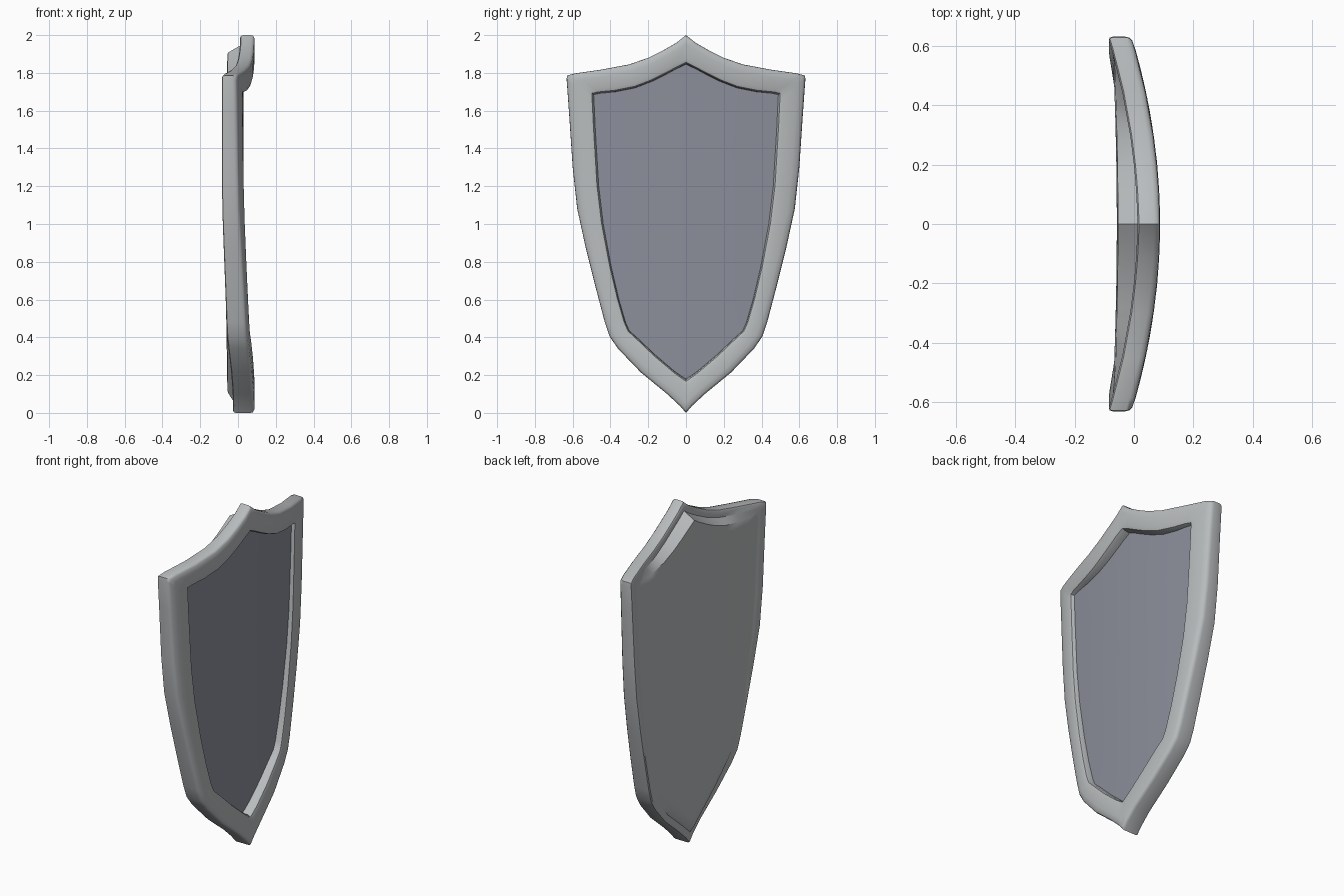
import bpy, bmesh

if "Cube" in bpy.data.objects:
    bpy.data.objects.remove(bpy.data.objects["Cube"])

# Half outline pairs: outer rim (y, z) and matching panel edge (y, z)
HALF = [
    (0, 2.0, 0, 1.845), (.05, 1.96, .05, 1.822), (.12, 1.92, .1, 1.795),
    (.2, 1.88, .18, 1.755), (.3, 1.845, .27, 1.72), (.45, 1.817, .37, 1.70),
    (.59, 1.797, .455, 1.692), (.63, 1.785, .489, 1.685), (.632, 1.765, .487, 1.65),
    (.62, 1.6, .48, 1.5), (.6, 1.3, .462, 1.2), (.576, 1.08, .438, 1.0),
    (.53, .87, .395, .77), (.48, .67, .355, .6), (.43, .48, .32, .48),
    (.405, .405, .3, .435), (.36, .34, .25, .39), (.24, .215, .16, .305),
    (.1, .10, .06, .22), (.03, .035, .02, .192), (0, 0, 0, .18),
]
PAIRS = HALF + [(-a, b, -c, d) for a, b, c, d in HALF[-2:0:-1]]
CENTRE_Z = 1.0


def rim_front(y, z):
    return .087 - .24 * y * y


def rim_back(y, z):
    return rim_front(y, z) - (.115 - .02 * z)


def panel_front(y, z):
    return .03 - .1 * y * y


def panel_back(y, z):
    return -.058 - .04 * y * y


def material(name, rgb):
    m = bpy.data.materials.new(name)
    m.diffuse_color = (*rgb, 1)
    m.use_nodes = True
    m.node_tree.nodes["Principled BSDF"].inputs["Base Color"].default_value = m.diffuse_color
    return m


def ring(bm, u, depth, s=1.0, off=0.0):
    """Loop of verts: u blends outer to inner outline, s shrinks to the centre."""
    out = []
    for a, b, c, d in PAIRS:
        y, z = a + (c - a) * u, b + (d - b) * u
        y, z = y * s, CENTRE_Z + (z - CENTRE_Z) * s
        out.append(bm.verts.new((depth(y, z) + off, y, z)))
    return out


def bridge(bm, r1, r2):
    n = len(r1)
    for i in range(n):
        j = (i + 1) % n
        bm.faces.new((r1[i], r1[j], r2[j], r2[i]))


def fill(bm, first, depth):
    """Concentric loops from a ring to the centre."""
    prev = first
    for s in (.8, .6, .4, .2):
        cur = ring(bm, 1, depth, s)
        bridge(bm, prev, cur)
        prev = cur
    c = bm.verts.new((depth(0, CENTRE_Z), 0, CENTRE_Z))
    for i in range(len(prev)):
        bm.faces.new((prev[i], prev[(i + 1) % len(prev)], c))


def finish(bm, name, mat, flip_test):
    bmesh.ops.recalc_face_normals(bm, faces=bm.faces)
    if flip_test and sum(f.normal.x for f in bm.faces) < 0:
        bmesh.ops.reverse_faces(bm, faces=bm.faces)
    me = bpy.data.meshes.new(name)
    bm.to_mesh(me)
    bm.free()
    ob = bpy.data.objects.new(name, me)
    bpy.context.collection.objects.link(ob)
    me.materials.append(mat)
    bpy.ops.object.select_all(action='DESELECT')
    ob.select_set(True)
    bpy.context.view_layer.objects.active = ob
    bpy.ops.object.shade_smooth_by_angle(angle=.7)
    return ob


steel = material("light steel", (.48, .50, .51))
blue_grey = material("blue grey", (.26, .275, .325))

# Rim with rounded edges, closed by the shield back
bm = bmesh.new()
section = [
    (1, panel_front, -.004), (.98, rim_front, -.022), (.93, rim_front, -.006),
    (.8, rim_front, 0), (.3, rim_front, .001), (.09, rim_front, -.001),
    (.02, rim_front, -.008), (0, rim_front, -.02), (0, rim_back, .016),
    (.025, rim_back, .005), (.09, rim_back, 0), (.35, rim_back, .002),
    (.6, panel_back, .004), (1, panel_back, 0),
]
rings = [ring(bm, u, d, 1, off) for u, d, off in section]
for r1, r2 in zip(rings, rings[1:]):
    bridge(bm, r1, r2)
fill(bm, rings[-1], panel_back)
# Hidden face behind the panel closes the solid
fill(bm, rings[0], lambda y, z: panel_front(y, z) - .004)
finish(bm, "shield_rim_and_back", steel, False)

# Recessed front panel
bm = bmesh.new()
fill(bm, ring(bm, 1, panel_front), panel_front)
finish(bm, "front_panel", blue_grey, True)
